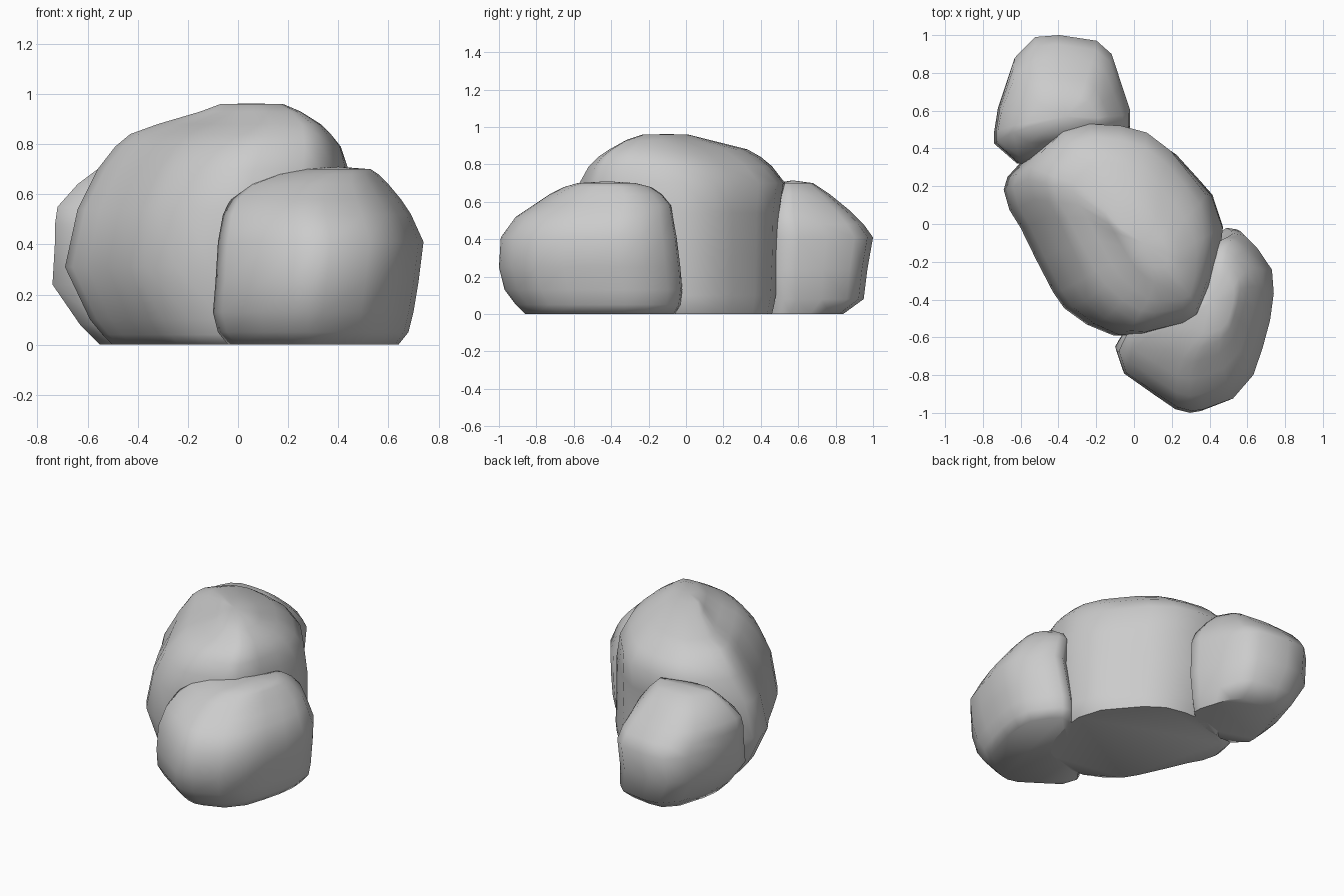
import bpy, bmesh, math


def rock(name, outline, levels, apex, axis=0.0):
    """Loft a plan outline through levels of (z, x0, x1, y0, y1, pinch).
    Pinch narrows the outline across the axis before fitting it to the bounds."""
    ux, uy = math.cos(axis), math.sin(axis)
    bm = bmesh.new()
    rings = []
    for z, x0, x1, y0, y1, *pinch in levels:
        k = pinch[0] if pinch else 1.0
        pts = []
        for x, y in outline:
            along, across = x * ux + y * uy, (-x * uy + y * ux) * k
            pts.append((along * ux - across * uy, along * uy + across * ux))
        xs, ys = [p[0] for p in pts], [p[1] for p in pts]
        sx = (x1 - x0) / (max(xs) - min(xs))
        sy = (y1 - y0) / (max(ys) - min(ys))
        rings.append([bm.verts.new((x0 + (x - min(xs)) * sx,
                                    y0 + (y - min(ys)) * sy, z))
                      for x, y in pts])
    n = len(outline)
    for a, b in zip(rings, rings[1:]):
        for i in range(n):
            j = (i + 1) % n
            bm.faces.new((a[i], a[j], b[j], b[i]))
    bm.faces.new(rings[0][::-1])
    top = bm.verts.new(apex)
    for i in range(n):
        bm.faces.new((rings[-1][i], rings[-1][(i + 1) % n], top))
    bmesh.ops.recalc_face_normals(bm, faces=bm.faces)
    mesh = bpy.data.meshes.new(name)
    bm.to_mesh(mesh)
    bm.free()
    obj = bpy.data.objects.new(name, mesh)
    bpy.context.collection.objects.link(obj)
    bpy.ops.object.select_all(action='DESELECT')
    obj.select_set(True)
    bpy.context.view_layer.objects.active = obj
    bpy.ops.object.shade_smooth_by_angle(angle=math.radians(60))
    return obj


# Large central boulder with a ridge running back left to front right
rock("main_boulder",
     [(-0.30, 0.53), (-0.1, 0.53), (0.06, 0.5), (0.2, 0.41), (0.32, 0.28),
      (0.41, 0.18), (0.47, 0.0), (0.45, -0.15), (0.40, -0.32), (0.32, -0.48),
      (0.23, -0.53), (0.0, -0.59), (-0.11, -0.59), (-0.25, -0.53),
      (-0.37, -0.44), (-0.43, -0.35), (-0.52, -0.17), (-0.6, 0.0),
      (-0.66, 0.1), (-0.69, 0.21), (-0.67, 0.28), (-0.6, 0.36), (-0.46, 0.48)],
     [(0.0, -0.50, 0.44, -0.52, 0.46), (0.04, -0.54, 0.46, -0.54, 0.47),
      (0.10, -0.59, 0.47, -0.56, 0.48),
      (0.31, -0.69, 0.47, -0.59, 0.49), (0.54, -0.64, 0.47, -0.59, 0.50, 0.97),
      (0.70, -0.56, 0.44, -0.57, 0.53, 0.9), (0.79, -0.49, 0.41, -0.52, 0.46, 0.82),
      (0.84, -0.43, 0.37, -0.47, 0.40, 0.74), (0.88, -0.32, 0.33, -0.41, 0.33, 0.66),
      (0.93, -0.15, 0.25, -0.32, 0.13, 0.6), (0.96, -0.07, 0.18, -0.23, 0.01, 0.6)],
     (0.05, -0.1, 0.962), math.radians(126))

# Smaller boulder at the front right
rock("front_boulder",
     [(0.3, -1.0), (0.36, -0.99), (0.52, -0.93), (0.63, -0.8), (0.68, -0.65),
      (0.72, -0.5), (0.74, -0.35), (0.73, -0.22), (0.65, -0.1), (0.58, -0.03),
      (0.52, -0.02), (0.46, -0.06), (0.38, -0.2), (0.28, -0.36), (0.12, -0.5),
      (-0.04, -0.58), (-0.1, -0.67), (-0.06, -0.79), (0.1, -0.9), (0.22, -0.98)],
     [(0.0, -0.04, 0.64, -0.86, -0.06), (0.05, -0.08, 0.68, -0.91, -0.03),
      (0.13, -0.10, 0.70, -0.97, -0.02), (0.25, -0.09, 0.72, -1.0, -0.03),
      (0.41, -0.08, 0.74, -0.99, -0.05), (0.52, -0.06, 0.69, -0.91, -0.07),
      (0.58, -0.03, 0.65, -0.82, -0.08), (0.64, 0.04, 0.60, -0.73, -0.13),
      (0.68, 0.15, 0.56, -0.65, -0.19), (0.70, 0.26, 0.53, -0.58, -0.27)],
     (0.40, -0.42, 0.71))

# Smaller boulder at the back left
rock("back_boulder",
     [(-0.53, 0.99), (-0.4, 1.0), (-0.2, 0.97), (-0.12, 0.9), (-0.07, 0.75),
      (-0.02, 0.6), (-0.02, 0.52), (-0.1, 0.44), (-0.3, 0.36), (-0.5, 0.32),
      (-0.62, 0.32), (-0.74, 0.43), (-0.74, 0.5), (-0.72, 0.63),
      (-0.64, 0.88)],
     [(0.0, -0.55, -0.06, 0.36, 0.84), (0.08, -0.63, -0.03, 0.34, 0.95),
      (0.24, -0.74, -0.02, 0.32, 0.97), (0.41, -0.73, -0.02, 0.32, 1.0),
      (0.48, -0.73, -0.03, 0.33, 0.95), (0.55, -0.72, -0.06, 0.36, 0.88),
      (0.64, -0.64, -0.13, 0.43, 0.77), (0.70, -0.56, -0.19, 0.48, 0.68)],
     (-0.36, 0.57, 0.715))
